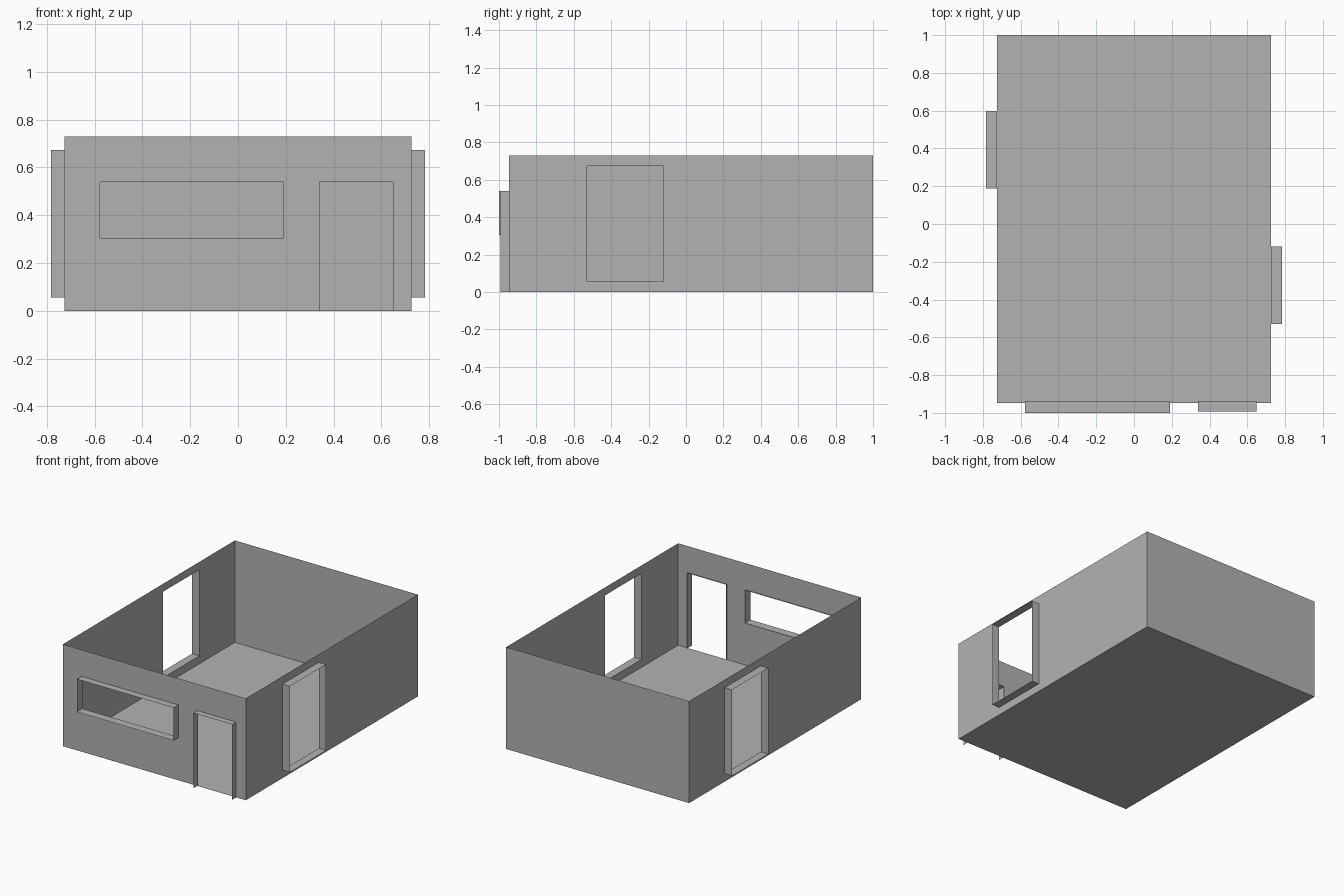
import bpy
import bmesh
from mathutils import Vector

cube = bpy.data.objects.get("Cube")
if cube:
    bpy.data.objects.remove(cube, do_unlink=True)

GREY = (0.45, 0.45, 0.45, 1.0)
grey = bpy.data.materials.new("plain grey")
grey.use_nodes = True
grey.diffuse_color = GREY
grey.node_tree.nodes["Principled BSDF"].inputs["Base Color"].default_value = GREY

LEFT, RIGHT, FRONT, BACK, HEIGHT = -0.725, 0.725, -0.947, 1.0, 0.73


def sheet(name, quads):
    """One mesh of joined flat quads."""
    bm = bmesh.new()
    for quad in quads:
        bm.faces.new([bm.verts.new(p) for p in quad])
    bmesh.ops.remove_doubles(bm, verts=bm.verts, dist=0.0001)
    mesh = bpy.data.meshes.new(name)
    bm.to_mesh(mesh)
    bm.free()
    mesh.materials.append(grey)
    obj = bpy.data.objects.new(name, mesh)
    bpy.context.collection.objects.link(obj)


def wall(name, start, end, openings=()):
    """Upright sheet from start to end; openings are (u0, u1, z0, z1) along it."""
    a, b = Vector((*start, 0)), Vector((*end, 0))
    length = (b - a).length
    along = (b - a).normalized()
    us = sorted({0, length, *(u for o in openings for u in o[:2])})
    zs = sorted({0, HEIGHT, *(z for o in openings for z in o[2:])})
    quads = []
    for u0, u1 in zip(us, us[1:]):
        for z0, z1 in zip(zs, zs[1:]):
            u, z = (u0 + u1) / 2, (z0 + z1) / 2
            if any(o[0] < u < o[1] and o[2] < z < o[3] for o in openings):
                continue
            quads.append([a + along * s + Vector((0, 0, t))
                          for s, t in ((u0, z0), (u1, z0), (u1, z1), (u0, z1))])
    sheet(name, quads)


def frame(name, start, end, opening, inner, outer, sill=True):
    """Thin lining around an opening, from depth inner to depth outer."""
    a, b = Vector((*start, 0)), Vector((*end, 0))
    along = (b - a).normalized()
    out = along.cross(Vector((0, 0, 1)))
    u0, u1, z0, z1 = opening
    ring = [a + along * s + Vector((0, 0, t))
            for s, t in ((u0, z0), (u1, z0), (u1, z1), (u0, z1))]
    quads = []
    for i in range(0 if sill else 1, 4):
        p, q = ring[i], ring[(i + 1) % 4]
        quads.append([p + out * inner, p + out * outer,
                      q + out * outer, q + out * inner])
    sheet(name, quads)


# Room corners, anticlockwise from above so walls face outward
fl, fr = (LEFT, FRONT), (RIGHT, FRONT)
br, bl = (RIGHT, BACK), (LEFT, BACK)

# Openings measured along each wall
window = (-0.577 - LEFT, 0.19 - LEFT, 0.305, 0.54)
front_door = (0.34 - LEFT, 0.648 - LEFT, 0, 0.54)
left_door = (-0.53 - FRONT, -0.12 - FRONT, 0.057, 0.673)
right_door = (BACK - 0.597, BACK - 0.187, 0.057, 0.673)

# Shell
sheet("floor", [[(*c, 0) for c in (fl, bl, br, fr)]])
wall("front_wall", fl, fr, [window, front_door])
wall("left_wall", fr, br, [left_door])
wall("back_wall", br, bl)
wall("right_wall", bl, fl, [right_door])

# Linings standing proud of the walls
frame("window_frame", fl, fr, window, -0.009, 0.053)
frame("front_door_frame", fl, fr, front_door, -0.009, 0.045, sill=False)
frame("left_door_frame", fr, br, left_door, 0, 0.058)
frame("right_door_frame", bl, fl, right_door, 0, 0.058)
